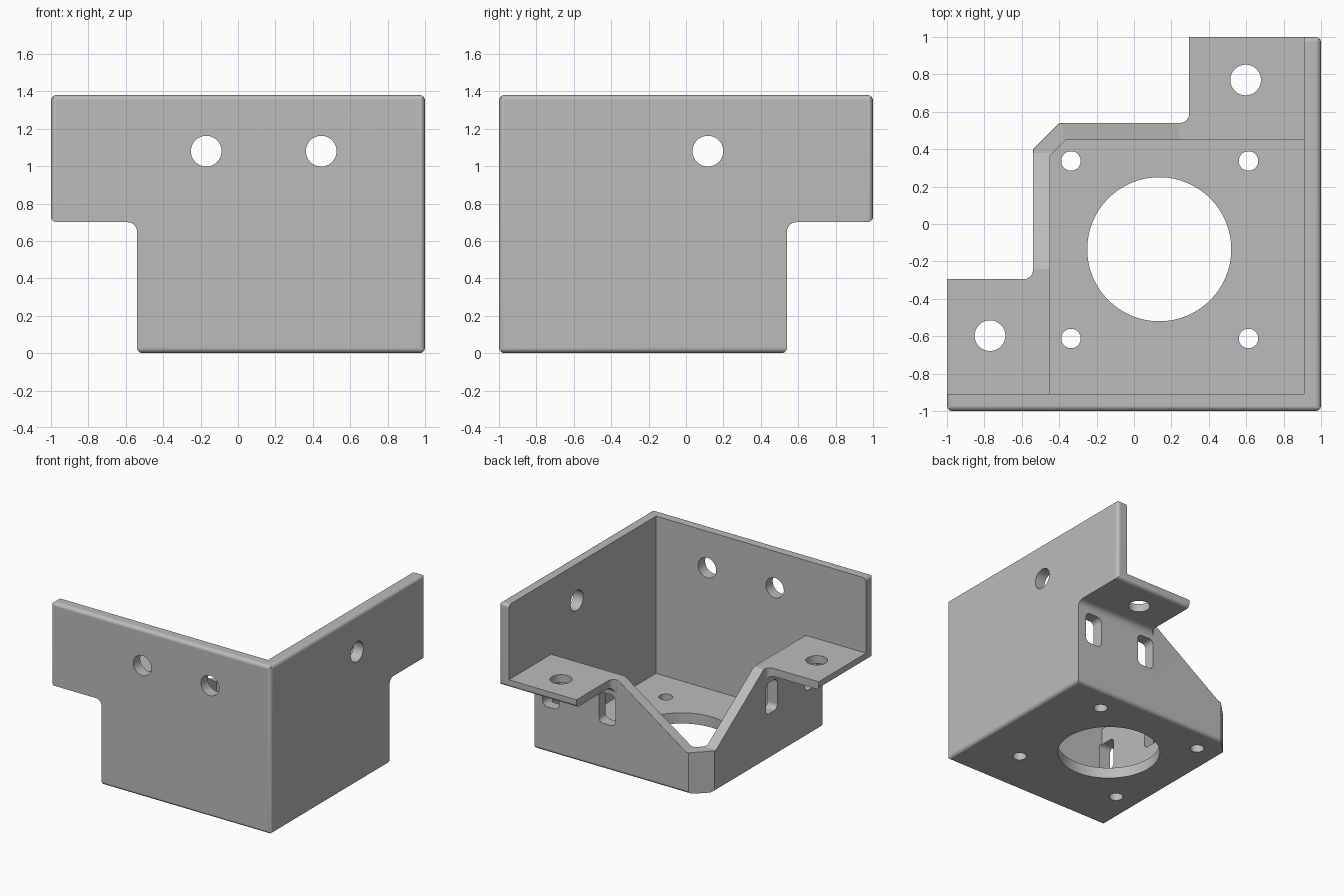
import bpy
import bmesh
import math
from mathutils import Vector

cube = bpy.data.objects.get("Cube")
if cube:
    bpy.data.objects.remove(cube, do_unlink=True)

grey = bpy.data.materials.new("plain_grey")
grey.use_nodes = True
GREY = (0.5, 0.5, 0.5, 1.0)
grey.diffuse_color = GREY
grey.node_tree.nodes["Principled BSDF"].inputs["Base Color"].default_value = GREY

WALL, EDGE, TALL = 0.09, 0.03, 1.38    # wall thickness, edge rounding, height
TAB_LOW, TAB_TOP, FLOOR = 0.70, 0.765, 0.088
OUT = 0.54                             # outside of the low walls
INN = OUT - WALL
FAR = 1.5


def rounded(corners, steps=6):
    """Outline from (a, b, radius) corners, rounding those with a radius."""
    outline = []
    for i, (a, b, r) in enumerate(corners):
        p = Vector((a, b))
        if not r:
            outline.append(p)
            continue
        before = (Vector(corners[i - 1][:2]) - p).normalized()
        after = (Vector(corners[(i + 1) % len(corners)][:2]) - p).normalized()
        centre = p + (before + after) * r
        for s in range(steps + 1):
            t = s / steps * math.pi / 2
            outline.append(centre - after * r * math.cos(t) - before * r * math.sin(t))
    return outline


def circle(a, b, r, steps=64):
    turn = [2 * math.pi * i / steps for i in range(steps)]
    return [(a + r * math.cos(t), b + r * math.sin(t)) for t in turn]


def prism(name, outline, axis, low, high):
    """Extrude an outline along the x, y or z axis."""
    place = {"x": lambda a, b, h: (h, a, b),
             "y": lambda a, b, h: (a, h, b),
             "z": lambda a, b, h: (a, b, h)}[axis]
    bm = bmesh.new()
    ends = [[bm.verts.new(place(p[0], p[1], h)) for p in outline] for h in (low, high)]
    bm.faces.new(ends[0])
    bm.faces.new(ends[1])
    for i in range(len(outline)):
        bm.faces.new((ends[0][i - 1], ends[0][i], ends[1][i], ends[1][i - 1]))
    bmesh.ops.recalc_face_normals(bm, faces=bm.faces)
    mesh = bpy.data.meshes.new(name)
    bm.to_mesh(mesh)
    bm.free()
    mesh.materials.append(grey)
    obj = bpy.data.objects.new(name, mesh)
    bpy.context.collection.objects.link(obj)
    return obj


def twins(name, outline, low, high):
    """A prism along y and its reflection across the bracket's diagonal."""
    flipped = [(-p[0], p[1]) for p in outline]
    return [prism(name, outline, "y", low, high),
            prism(name, flipped, "x", -high, -low)]


def carve(tools, operation="DIFFERENCE"):
    for tool in tools:
        mod = bracket.modifiers.new("carve", "BOOLEAN")
        mod.operation, mod.solver, mod.object = operation, "EXACT", tool
        bpy.ops.object.modifier_apply(modifier=mod.name)
        bpy.data.objects.remove(tool, do_unlink=True)


# Outer body: plan outline crossed with the two side outlines
plan = rounded([(-1, -1, EDGE), (1, -1, EDGE), (1, 1, EDGE), (0.295, 1, 0),
                (0.295, OUT, 0.05), (-0.40, OUT, 0), (-OUT, 0.40, 0),
                (-OUT, -0.295, 0.05), (-1, -0.295, 0)])
bracket = prism("motor_bracket", plan, "z", 0, TALL)
bpy.context.view_layer.objects.active = bracket
bracket.select_set(True)
side = rounded([(-OUT, 0, EDGE), (1, 0, EDGE), (1, TALL, EDGE), (-1, TALL, EDGE),
                (-1, TAB_LOW, EDGE), (-OUT, TAB_LOW, 0.05)])
carve(twins("side_outline", side, -FAR, FAR), "INTERSECT")

# Space above the tabs, and the pit
above = [(-FAR, -1 + WALL), (1 - WALL, -1 + WALL), (1 - WALL, FAR), (-FAR, FAR)]
pit = [(-INN, -1 + WALL), (1 - WALL, -1 + WALL), (1 - WALL, INN), (-0.363, INN), (-INN, 0.363)]
carve([prism("above_tabs", above, "z", TAB_TOP, FAR),
       prism("pit", pit, "z", FLOOR, TAB_TOP + 0.1)])

# Low walls sloping down to the chamfered corner
slope = [(0.24, TAB_TOP), (-0.38, 0.34), (-FAR, 0.34), (-FAR, FAR), (0.24, FAR)]
carve(twins("slope", slope, 0.40, FAR))

# Round the outer edge of the sloping rim
bm = bmesh.new()
bm.from_mesh(bracket.data)


def is_rim(face):
    z = face.calc_center_median().z
    return face.normal.z > 0.3 and 0.3 < z < TAB_TOP - 0.05


def is_outside(face):
    n = face.normal
    return abs(n.z) < 0.01 and n.y - n.x > 0.9


rim = [e for e in bm.edges if len(e.link_faces) == 2
       and any(map(is_rim, e.link_faces)) and any(map(is_outside, e.link_faces))
       and all(v.co.y > OUT - 0.01 or v.co.x < 0.01 - OUT for v in e.verts)]
bmesh.ops.bevel(bm, geom=rim, offset=EDGE, segments=4, profile=0.5, affect="EDGES",
                clamp_overlap=True)
bm.to_mesh(bracket.data)
bm.free()

# Strap slots through the low walls
for x in (0.34, 0.85):
    w, r = 0.075, 0.04
    slot = rounded([(x - w, 0.375, r), (x + w, 0.375, r), (x + w, 0.63, r), (x - w, 0.63, r)])
    carve(twins("slot", slot, INN - 0.02, OUT + 0.05))

# Motor opening, screw holes and tab holes
holes = [(0.135, -0.135, 0.385), (0.597, 0.77, 0.082), (-0.77, -0.597, 0.082)]
holes += [(x, y, 0.052) for x in (-0.337, 0.612) for y in (-0.612, 0.337)]
carve([prism("hole", circle(*h), "z", -0.1, 1) for h in holes])

# Mounting holes in the tall walls
carve([prism("hole", circle(x, 1.08, 0.082), "y", -1.1, -0.8) for x in (-0.17, 0.445)])
carve([prism("hole", circle(0.117, 1.08, 0.082), "x", 0.8, 1.1)])

# Smooth the rounded edges, keep flat faces flat
bpy.ops.object.shade_smooth_by_angle(angle=math.radians(30))
mod = bracket.modifiers.new("flat_faces", "WEIGHTED_NORMAL")
mod.keep_sharp = True
